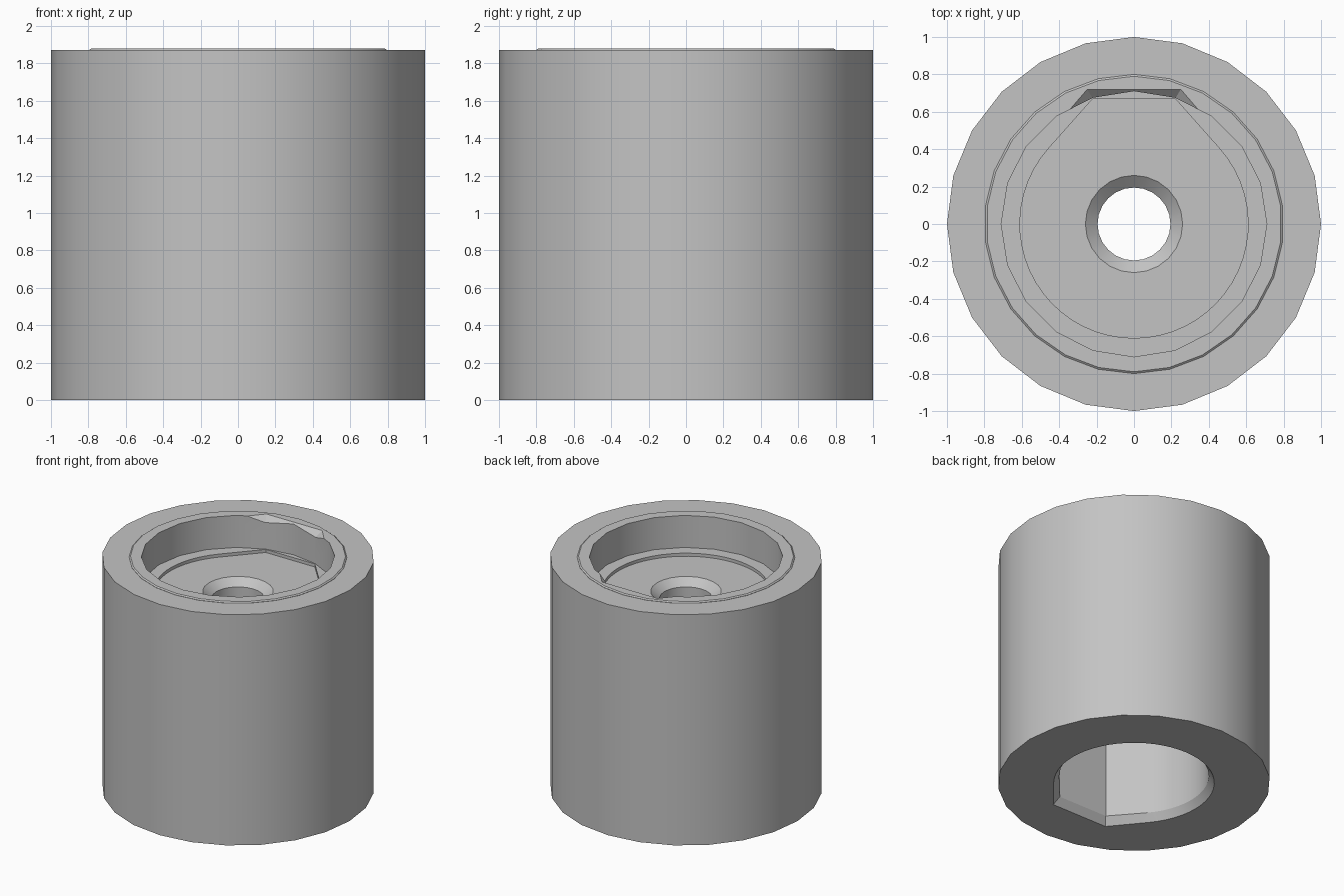
import bpy, bmesh, math

if "Cube" in bpy.data.objects:
    bpy.data.objects.remove(bpy.data.objects["Cube"])

grey = bpy.data.materials.new("plain_grey")
grey.use_nodes = True
grey.diffuse_color = (0.55, 0.55, 0.55, 1)
grey.node_tree.nodes["Principled BSDF"].inputs["Base Color"].default_value = (0.55, 0.55, 0.55, 1)


def circle(r, sides):
    """Regular outline with one corner on +y."""
    return [(r * math.sin(2 * math.pi * i / sides), r * math.cos(2 * math.pi * i / sides))
            for i in range(sides)]


def keyed(r, half_flat, flat_y, facing, steps=40):
    """Round outline with a flat key joined by tangents; facing is +1 back, -1 front."""
    corner = math.atan2(half_flat, flat_y)
    start = corner + math.acos(r / math.hypot(half_flat, flat_y))
    pts = [(-half_flat, flat_y), (half_flat, flat_y)]
    for i in range(steps + 1):
        a = start + (2 * math.pi - 2 * start) * i / steps
        pts.append((r * math.sin(a), r * math.cos(a)))
    return [(x * facing, y * facing) for x, y in pts]


def loft(name, layers):
    """Closed solid through a stack of (outline, z) layers."""
    bm = bmesh.new()
    rings = [[bm.verts.new((x, y, z)) for x, y in outline] for outline, z in layers]
    n = len(rings[0])
    for low, high in zip(rings, rings[1:]):
        for i in range(n):
            j = (i + 1) % n
            bm.faces.new((low[i], low[j], high[j], high[i]))
    bm.faces.new(rings[0])
    bm.faces.new(rings[-1])
    bmesh.ops.recalc_face_normals(bm, faces=bm.faces)
    mesh = bpy.data.meshes.new(name)
    bm.to_mesh(mesh)
    bm.free()
    mesh.materials.append(grey)
    obj = bpy.data.objects.new(name, mesh)
    bpy.context.collection.objects.link(obj)
    return obj


def combine(target, tool, operation):
    tool.hide_render = True
    mod = target.modifiers.new(tool.name, 'BOOLEAN')
    mod.operation = operation
    mod.solver = 'EXACT'
    mod.object = tool
    bpy.ops.object.select_all(action='DESELECT')
    bpy.context.view_layer.objects.active = target
    target.select_set(True)
    bpy.ops.object.modifier_apply(modifier=mod.name)
    bpy.data.objects.remove(tool)


# Outer sleeve with a thin raised rim on top
body = loft("socket_body", [(circle(1, 24), 0), (circle(1, 24), 1.87)])
rim = loft("raised_rim", [(circle(0.8, 26), 1.7), (circle(0.8, 26), 1.872),
                          (circle(0.79, 26), 1.88)])
combine(body, rim, 'UNION')

# Round top recess
recess = loft("top_recess", [(circle(0.71, 20), 1.62), (circle(0.71, 20), 2)])
combine(body, recess, 'DIFFERENCE')

# Keyed top recess, flared at the rim and slightly deeper than the round one
top_key = keyed(0.61, 0.22, 0.67, 1)
top_flare = keyed(0.66, 0.25, 0.72, 1)
key_top = loft("top_key_recess", [(top_key, 1.595), (top_key, 1.83),
                                  (top_flare, 1.88), (top_flare, 2)])
combine(body, key_top, 'DIFFERENCE')

# Deep keyed socket underneath with a bevelled mouth
low_key = keyed(0.55, 0.22, 0.585, -1)
low_flare = keyed(0.59, 0.25, 0.625, -1)
key_low = loft("bottom_key_socket", [(low_flare, -0.1), (low_flare, 0),
                                     (low_key, 0.06), (low_key, 1.35)])
combine(body, key_low, 'DIFFERENCE')

# Countersunk through hole
hole = loft("through_hole", [(circle(0.195, 24), 1.2), (circle(0.195, 24), 1.54),
                             (circle(0.26, 24), 1.595), (circle(0.26, 24), 1.7)])
combine(body, hole, 'DIFFERENCE')

bpy.ops.object.shade_smooth_by_angle(angle=math.radians(22))
